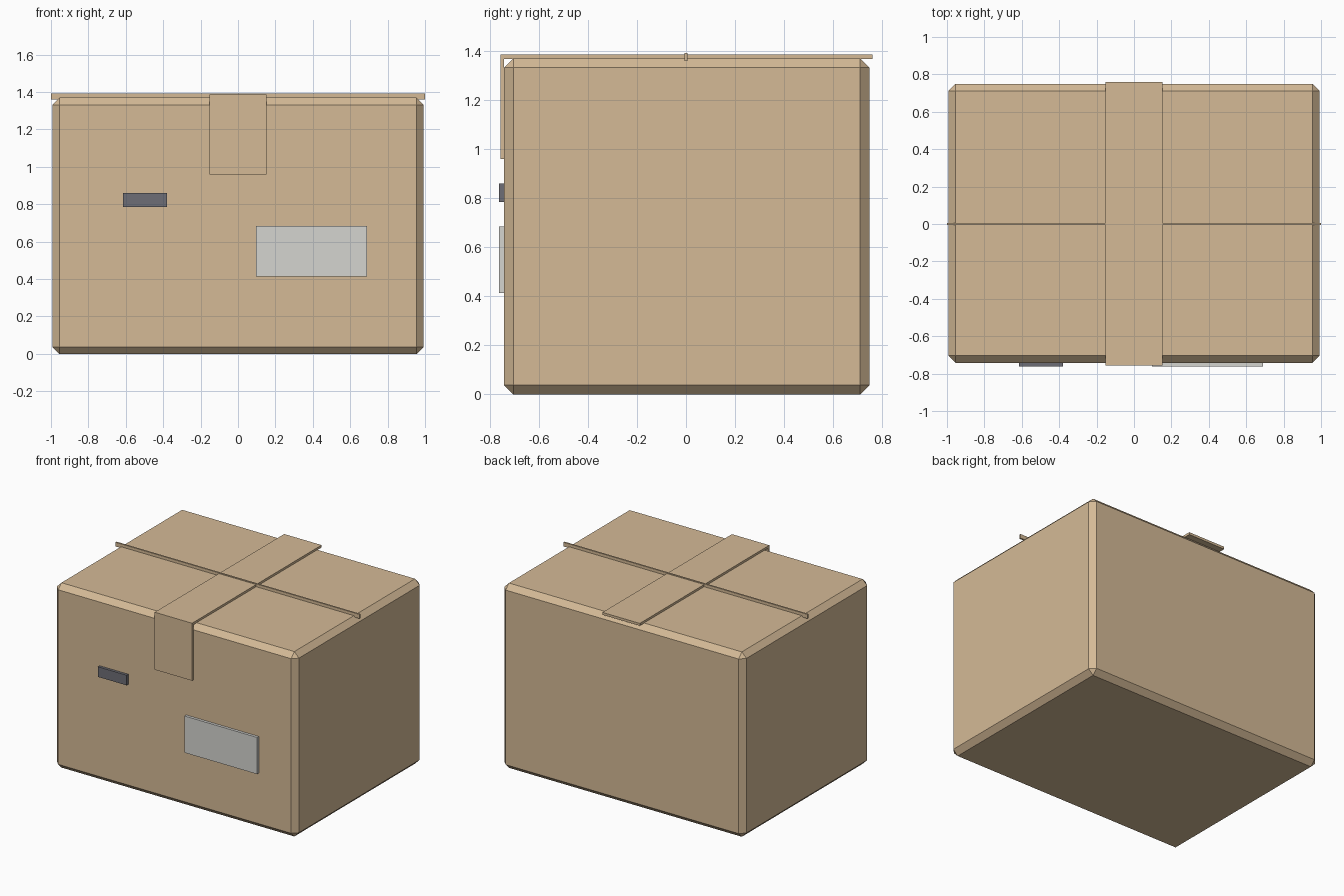
import bpy
import bmesh
from mathutils import Vector

default = bpy.data.objects.get("Cube")
if default:
    bpy.data.objects.remove(default, do_unlink=True)


def make_material(name, rgb):
    mat = bpy.data.materials.new(name)
    mat.use_nodes = True
    mat.diffuse_color = (*rgb, 1)
    mat.node_tree.nodes["Principled BSDF"].inputs["Base Color"].default_value = (*rgb, 1)
    return mat


cardboard = make_material("cardboard tan", (0.66, 0.49, 0.305))
label_grey = make_material("label pale grey", (0.66, 0.66, 0.63))
mark_grey = make_material("mark dark grey", (0.155, 0.155, 0.18))


def add_block(name, mat, low, high, bevel=0):
    """Flat-shaded block spanning two opposite corners, optionally chamfered."""
    low, high = Vector(low), Vector(high)
    bm = bmesh.new()
    bmesh.ops.create_cube(bm, size=1)
    bmesh.ops.scale(bm, vec=high - low, verts=bm.verts)
    if bevel:
        bmesh.ops.bevel(bm, geom=bm.edges[:], offset=bevel, segments=1,
                        affect='EDGES', profile=0.5)
    mesh = bpy.data.meshes.new(name)
    bm.to_mesh(mesh)
    bm.free()
    mesh.materials.append(mat)
    obj = bpy.data.objects.new(name, mesh)
    obj.location = (low + high) / 2
    bpy.context.collection.objects.link(obj)
    return obj


# Carton with chamfered edges
front = -0.742
add_block("carton", cardboard, (-0.993, front, 0), (0.993, 0.748, 1.37), bevel=0.038)

# Raised seam where the top flaps meet
add_block("flap_seam", cardboard, (-1, -0.006, 1.36), (1, 0.006, 1.391))

# Packing tape over the top and down the front
add_block("tape_top", cardboard, (-0.153, -0.757, 1.368), (0.153, 0.76, 1.386))
add_block("tape_front", cardboard, (-0.153, -0.757, 0.96), (0.153, front, 1.368))

# Shipping label and hand-hold mark on the front
add_block("label", label_grey, (0.095, -0.762, 0.413), (0.69, front, 0.685))
add_block("hand_hold", mark_grey, (-0.615, -0.762, 0.785), (-0.38, front, 0.86))
